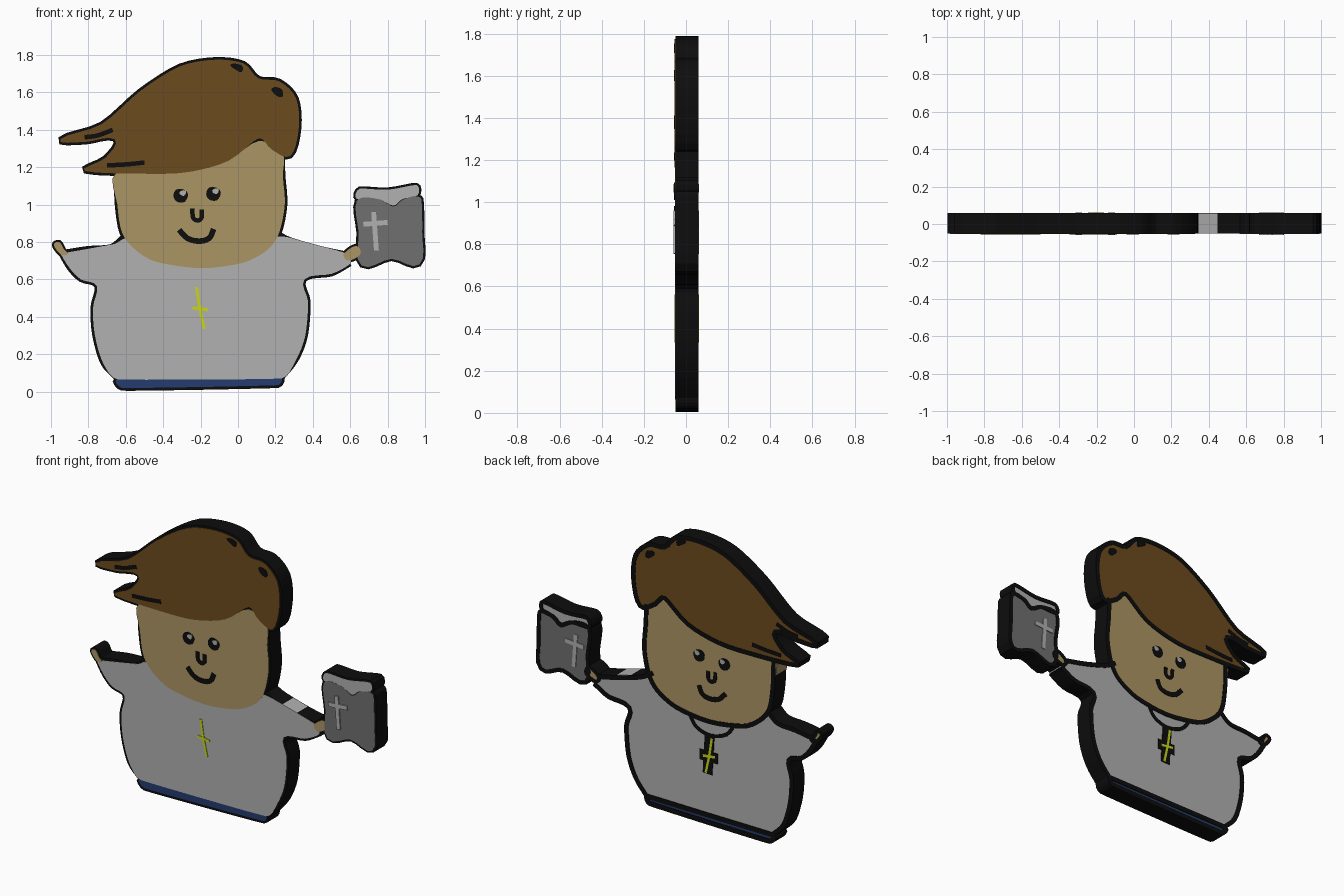
import bpy, bmesh
from mathutils import Vector

if "Cube" in bpy.data.objects:
    bpy.data.objects.remove(bpy.data.objects["Cube"])

F, B = -0.05, 0.06          # front and back of the black linework


def material(name, *rgb):
    m = bpy.data.materials.new(name)
    m.diffuse_color = (*rgb, 1)
    m.use_nodes = True
    m.node_tree.nodes["Principled BSDF"].inputs["Base Color"].default_value = m.diffuse_color
    return m


BLACK = material("ink", 0.004, 0.004, 0.004)
HAIR = material("hair_brown", 0.15, 0.07, 0.013)
SKIN = material("skin", 0.41, 0.30, 0.125)
SHIRT = material("shirt_grey", 0.44, 0.44, 0.44)
COVER = material("cover_grey", 0.16, 0.16, 0.16)
BLUE = material("belt_blue", 0.017, 0.045, 0.16)
YELLOW = material("yellow", 0.58, 0.68, 0.01)


def smooth(pts, closed, n=4):
    """Hermite curve through the points, without overshoot."""
    p = [Vector(q) for q in pts]
    k = len(p)
    if k < 3:
        return p
    tan = []
    for i in range(k):
        a = p[i - 1] if closed or i else p[i]
        b = p[(i + 1) % k] if closed or i < k - 1 else p[i]
        d = b - a
        lens = [l for l in ((p[i] - a).length, (b - p[i]).length) if l > 0]
        tan.append(d.normalized() * min(lens))
    out = []
    for i in range(k if closed else k - 1):
        a, b, s, t = p[i], p[(i + 1) % k], tan[i], tan[(i + 1) % k]
        for j in range(n):
            u = j / n
            out.append(a * (2*u**3 - 3*u**2 + 1) + s * (u**3 - 2*u**2 + u)
                       + b * (3*u**2 - 2*u**3) + t * (u**3 - u**2))
    return out if closed else out + [p[-1]]


def finish(name, bm, mat):
    bmesh.ops.recalc_face_normals(bm, faces=bm.faces)
    me = bpy.data.meshes.new(name)
    bm.to_mesh(me)
    bm.free()
    me.materials.append(mat)
    ob = bpy.data.objects.new(name, me)
    bpy.context.collection.objects.link(ob)


def fill(name, shapes, mat, y0, y1):
    """Closed outlines extruded into flat plates."""
    bm = bmesh.new()
    for pts in shapes:
        q = smooth(pts, True)
        lo = [bm.verts.new((v.x, y0, v.y)) for v in q]
        hi = [bm.verts.new((v.x, y1, v.y)) for v in q]
        bm.faces.new(lo)
        bm.faces.new(hi)
        for i in range(len(q)):
            bm.faces.new((lo[i - 1], lo[i], hi[i], hi[i - 1]))
    finish(name, bm, mat)


def strokes(name, lines, width=0.028, mat=BLACK, y0=F, y1=B, closed=False):
    """Pen strokes: ribbons along a path, extruded through the slab."""
    bm = bmesh.new()
    for pts in lines:
        q = smooth(pts, closed)
        k = len(q)
        rings = []
        for i, v in enumerate(q):
            a = q[i - 1] if closed or i else v
            b = q[(i + 1) % k] if closed or i < k - 1 else v
            t = (b - a).normalized()
            o = Vector((-t.y, t.x)) * width / 2
            rings.append([bm.verts.new((c.x, y, c.y)) for c, y in
                          ((v + o, y0), (v - o, y0), (v - o, y1), (v + o, y1))])
        for i in range(0 if closed else 1, k):
            r, s = rings[i - 1], rings[i]
            for j in range(4):
                bm.faces.new((r[j], r[j - 3], s[j - 3], s[j]))
        if not closed:
            bm.faces.new(rings[0])
            bm.faces.new(rings[-1])
    finish(name, bm, mat)


# hair
hair = [(-.95, 1.35), (-.73, 1.43), (-.52, 1.61), (-.31, 1.74), (-.12, 1.775),
        (.03, 1.755), (.11, 1.675), (.22, 1.66), (.31, 1.57), (.325, 1.41),
        (.28, 1.26), (.18, 1.295), (.11, 1.355), (-.05, 1.235), (-.26, 1.175),
        (-.47, 1.165), (-.82, 1.18), (-.71, 1.25), (-.66, 1.35), (-.82, 1.335)]
fill("hair", [hair], HAIR, -.0535, .0575)
strokes("hair_outline", [hair], closed=True)
strokes("hair_locks", [[(-.70, 1.21), (-.6, 1.215), (-.5, 1.225)],
                       [(-.82, 1.36), (-.75, 1.37), (-.67, 1.40)]], .024, y0=-.056)
fill("hair_curls", [[(-.04, 1.75), (.02, 1.745), (.02, 1.71), (-.01, 1.72)],
                    [(.18, 1.62), (.23, 1.62), (.24, 1.58), (.21, 1.58)]], BLACK, -.056, B)

# head
jaw = [(-.65, 1.17), (-.645, 1.0), (-.62, .85), (-.55, .76), (-.44, .695), (-.2, .66),
       (.03, .69), (.16, .76), (.22, .85), (.25, 1.0), (.24, 1.15), (.235, 1.28)]
fill("face", [jaw + [(.11, 1.34), (-.05, 1.24), (-.26, 1.18)]], SKIN, -.0525, .0565)
strokes("jaw_outline", [jaw])

# face features
fill("eyes", [[(x - .04, z), (x - .025, z + .035), (x + .015, z + .035), (x + .038, z + .01),
               (x + .02, z - .03), (x - .02, z - .03)] for x, z in ((-.305, 1.045), (-.13, 1.055))],
     BLACK, -.057, B)
fill("eye_highlights", [[(x - .018, z + .012), (x + .014, z + .022), (x + .006, z - .006)]
                        for x, z in ((-.295, 1.053), (-.12, 1.063))], SHIRT, -.06, .061)
strokes("nose", [[(-.245, .98), (-.24, .93), (-.215, .915), (-.195, .93), (-.195, .975)]],
        .024, y0=-.057)
strokes("smile", [[(-.315, .865), (-.27, .82), (-.21, .805), (-.155, .82), (-.13, .87)]],
        .03, y0=-.057)

# shirt
left = [(-.95, .745), (-.90, .66), (-.84, .60), (-.755, .565), (-.775, .45), (-.765, .30),
        (-.72, .15), (-.64, .065)]
right = [(.23, .07), (.31, .17), (.36, .30), (.375, .48), (.355, .60), (.50, .63), (.60, .685)]
fill("shirt", [left + right + [(.58, .74), (.27, .825), (.19, .83), (-.2, .80), (-.60, .82),
                               (-.66, .79), (-.91, .745)]], SHIRT, -.0515, .0555)
strokes("shirt_outline", [left, right,
                          [(-.93, .745), (-.80, .765), (-.68, .775), (-.61, .83)],
                          [(.19, .86), (.27, .815), (.42, .77), (.58, .735)]])

# belt
belt = [(-.65, .065), (-.2, .07), (.23, .075), (.215, .035), (-.2, .025), (-.62, .02)]
fill("belt", [belt], BLUE, -.0505, .0555)
strokes("belt_outline", [belt], .03, closed=True)

# hands
hands = [[(-.985, .785), (-.955, .80), (-.93, .76), (-.91, .735), (-.95, .735)],
         [(.565, .735), (.63, .78), (.655, .735), (.59, .70)]]
fill("hands", hands, SKIN, -.0525, .0565)
strokes("hand_outlines", hands, .022, closed=True)

# book
cover = [(.635, 1.02), (.645, .85), (.66, .675), (.82, .71), (.97, .68), (.985, .85),
         (.98, 1.03), (.94, 1.045), (.88, 1.025), (.83, .99), (.75, 1.03)]
pages = [(.635, 1.03), (.65, 1.085), (.8, 1.08), (.955, 1.105), (.96, 1.05), (.88, 1.03),
         (.83, .995), (.75, 1.03)]
fill("book_cover", [cover], COVER, -.0525, .0565)
fill("book_pages", [pages], SHIRT, -.0515, .0555)
strokes("book_outline", [cover, pages], .024, closed=True)
strokes("book_cross", [[(.725, .96), (.74, .755)], [(.67, .895), (.80, .905)]], .026,
        SHIRT, -.06, .061)

# necklace: its black ink shows only on the back
strokes("necklace", [[(-.06, .68), (-.11, .605), (-.21, .575), (-.32, .61), (-.38, .69)]], .022)
strokes("pendant", [[(-.205, .58), (-.19, .33)], [(-.26, .44), (-.135, .44)]], .065)
strokes("pendant_cross", [[(-.222, .56), (-.205, .45), (-.18, .335)],
                          [(-.245, .448), (-.16, .438)]], .016, YELLOW, -.055, .0615)
